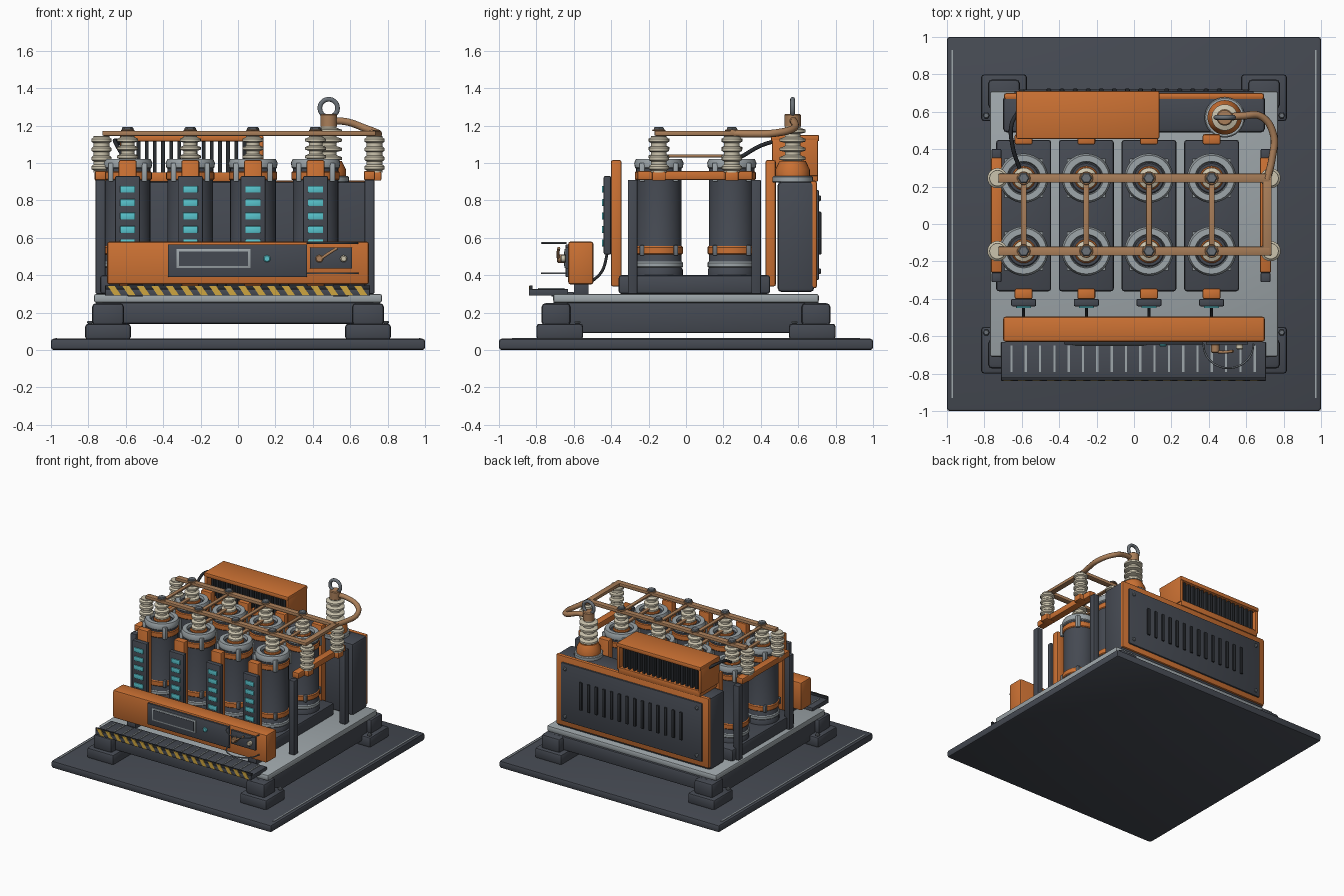
import bpy, bmesh, math
from mathutils import Matrix, Vector

if "Cube" in bpy.data.objects:
    bpy.data.objects.remove(bpy.data.objects["Cube"])


def material(name, rgb):
    m = bpy.data.materials.new(name)
    m.diffuse_color = (*rgb, 1)
    m.use_nodes = True
    m.node_tree.nodes["Principled BSDF"].inputs["Base Color"].default_value = m.diffuse_color
    return m


DARK = material("dark slate", (0.06, 0.068, 0.085))
BLACK = material("near black", (0.022, 0.025, 0.03))
ORANGE = material("orange", (0.60, 0.165, 0.033))
GREY = material("light grey", (0.34, 0.38, 0.40))
STEEL = material("mid steel", (0.15, 0.17, 0.19))
COPPER = material("copper", (0.40, 0.21, 0.10))
CREAM = material("cream ceramic", (0.60, 0.55, 0.42))
TEAL = material("teal", (0.10, 0.56, 0.62))
YELLOW = material("hazard yellow", (0.62, 0.38, 0.05))


def finish(name, bm, mat):
    bmesh.ops.recalc_face_normals(bm, faces=bm.faces)
    me = bpy.data.meshes.new(name)
    bm.to_mesh(me)
    bm.free()
    me.materials.append(mat)
    me.shade_smooth()
    me.set_sharp_from_angle(angle=math.radians(35))
    ob = bpy.data.objects.new(name, me)
    bpy.context.collection.objects.link(ob)
    return ob


def box(name, x, y, z, mat, bevel=0.0):
    """Box from (min, max) ranges, with optional rounded edges."""
    bm = bmesh.new()
    bmesh.ops.create_cube(bm, size=1)
    for v in bm.verts:
        v.co = [r[0] + (c + 0.5) * (r[1] - r[0]) for c, r in zip(v.co, (x, y, z))]
    if bevel:
        bmesh.ops.bevel(bm, geom=list(bm.edges), offset=bevel, segments=2,
                        profile=0.5, affect='EDGES')
    return finish(name, bm, mat)


def lathe(name, profile, mat, loc=(0, 0, 0), sides=32, axis='Z'):
    """Closed spin of (radius, height) points; axis Y points to the front."""
    bm = bmesh.new()
    rings = []
    for r, h in profile:
        rings.append([bm.verts.new((r * math.cos(a), r * math.sin(a), h))
                      for a in (i * math.tau / sides for i in range(sides))])
    for a, b in zip(rings, rings[1:]):
        for i in range(sides):
            j = (i + 1) % sides
            bm.faces.new((a[i], a[j], b[j], b[i]))
    bm.faces.new(rings[0][::-1])
    bm.faces.new(rings[-1])
    rot = Matrix.Rotation(math.pi / 2, 4, 'X') if axis == 'Y' else Matrix()
    bm.transform(Matrix.Translation(loc) @ rot)
    return finish(name, bm, mat)


def disc(name, r, z0, z1, mat, loc, sides=32, axis='Z'):
    b = min(0.006, (z1 - z0) / 3)
    return lathe(name, [(r - b, z0), (r, z0 + b), (r, z1 - b), (r - b, z1)],
                 mat, loc, sides, axis)


def ribbed(core, rib, z0, z1, count):
    """Profile of a ceramic insulator with evenly spaced rounded sheds."""
    pts, step = [(core, z0)], (z1 - z0) / count
    for i in range(count):
        z = z0 + i * step
        pts += [(core, z + step * .2), (rib, z + step * .35),
                (rib, z + step * .65), (core, z + step * .85)]
    return pts + [(core, z1)]


def tube(name, pts, radius, mat):
    cu = bpy.data.curves.new(name, 'CURVE')
    cu.dimensions = '3D'
    cu.bevel_depth = radius
    cu.bevel_resolution = 3
    cu.resolution_u = 8
    cu.use_fill_caps = True
    sp = cu.splines.new('BEZIER')
    sp.bezier_points.add(len(pts) - 1)
    for p, co in zip(sp.bezier_points, pts):
        p.co = co
        p.handle_left_type = p.handle_right_type = 'AUTO'
    cu.materials.append(mat)
    ob = bpy.data.objects.new(name, cu)
    bpy.context.collection.objects.link(ob)
    return ob


def span(c, half):
    return (c - half, c + half)


# Ground plate, inlaid lines, feet and chassis
box("ground_plate", (-1, 1), (-1, 1), (0, .06), DARK, .014)
for s in (-1, 1):
    box("plate_line", span(s * .972, .005), (-.93, .93), (.055, .064), GREY)
    box("side_rail", span(s * .67, .07), (-.7, .7), (.09, .255), DARK, .015)
    box("cross_beam", (-.73, .73), span(s * .66, .06), (.14, .255), DARK, .015)
    for t in (-1, 1):
        box("foot", span(s * .695, .122), span(t * .675, .125), (.055, .14), DARK, .016)
        box("foot_block", span(s * .695, .085), span(t * .695, .077), (.13, .25), DARK, .02)
        disc("foot_bolt", .018, .14, .155, STEEL, (s * .79, t * .58, 0), 6)
box("deck", (-.77, .77), (-.71, .71), (.252, .30), GREY, .012)

# Power cells in two rows of four, on one tray per column
COLS = [-.59, -.255, .08, .415]
ROWS = [-.145, .245]
for x in COLS:
    box("cell_tray", span(x, .147), (-.36, .45), (.30, .40), DARK, .015)
    for y in ROWS:
        p = (x, y, 0)
        lathe("cell_can", [(.128, .39), (.128, .43), (.122, .44), (.122, .99)], DARK, p)
        disc("cell_foot_ring", .130, .44, .472, GREY, p)
        disc("cell_lower_band", .129, .51, .555, ORANGE, p)
        disc("cell_upper_band", .129, .908, .955, ORANGE, p)
        lathe("cell_rim", [(.118, .965), (.128, .975), (.132, 1.0), (.122, 1.022),
                           (.09, 1.022), (.085, 1.0), (.07, .995)], GREY, p)
        disc("cell_lid", .084, .98, 1.008, DARK, p)
        disc("cell_lid_ring", .064, 1.0, 1.02, ORANGE, p)
        lathe("cell_insulator", ribbed(.036, .056, 1.01, 1.145, 3), CREAM, p, 24)
        disc("terminal_washer", .036, 1.17, 1.178, COPPER, p)
        disc("terminal_nut", .031, 1.172, 1.192, STEEL, p, 6)
        for k in range(4):
            a = math.radians(45 + 90 * k)
            cx, cy = x + .128 * math.cos(a), y + .128 * math.sin(a)
            box("rim_clip", span(cx, .014), span(cy, .014), (.90, 1.0), GREY, .004)
            box("band_clip", span(cx, .012), span(cy, .012), (.505, .56), STEEL, .004)
    # Column straps, status module with lamps, and signal cable
    box("rear_strap", span(x, .048), (.425, .48), (.34, 1.015), ORANGE, .01)
    box("front_strap", span(x, .048), (-.402, -.345), (.34, 1.015), ORANGE, .01)
    box("status_module", span(x, .067), (-.44, -.40), (.51, .93), DARK, .008)
    for k in range(5):
        box("status_lamp", span(x, .04), (-.449, -.436), span(.86 - .072 * k, .018), TEAL, .002)
    tube("signal_cable", [(x, -.42, .52), (x, -.45, .42), (x, -.51, .36)], .008, BLACK)
    box("cell_link", span(x, .015), (ROWS[0], ROWS[1]), (1.03, 1.046), COPPER, .003)
    box("upper_cell_link", span(x, .015), (ROWS[0], ROWS[1]), (1.146, 1.160), COPPER, .003)

# Bus bars on side insulators, posts and side beams
for y in ROWS:
    box("bus_bar", (-.725, .73), span(y, .024), (1.145, 1.172), COPPER, .006)
box("end_bus_bar", span(.712, .024), (-.168, .268), (1.145, 1.172), COPPER, .006)
for s in (-1, 1):
    x = s * .703 + (0 if s > 0 else -.032)
    box("side_beam", span(x, .03), (-.26, .355), (.908, .957), ORANGE, .008)
    for y in (-.285, .375):
        box("side_post", span(x, .026), span(y, .026), (.30, .91), DARK, .006)
    for y in ROWS:
        lathe("side_insulator", ribbed(.042, .054, .95, 1.145, 4), CREAM, (s * .73, y, 0), 24)
        box("insulator_bracket", span(s * .73, .036), span(y, .036), (.905, .953), ORANGE, .006)

# Rear cabinet with framed vent panel
box("rear_cabinet", (-.70, .70), (.49, .685), (.31, .90), DARK, .02)
box("cabinet_frame", (-.695, .695), (.665, .70), (.33, .905), ORANGE, .012)
box("vent_panel", (-.64, .64), (.69, .712), (.375, .855), DARK, .008)
for k in range(14):
    box("vent_slot", span(-.455 + .07 * k, .013), (.708, .724), (.51, .74), BLACK, .006)
for s in (-1, 1):
    for z in (.42, .81):
        disc("panel_bolt", .015, -.722, -.708, STEEL, (s * .6, 0, z), 12, 'Y')

# Cooling hood over a fin stack
box("hood_top", (-.63, .135), (.455, .712), (1.115, 1.15), ORANGE, .008)
box("hood_floor", (-.62, .125), (.48, .705), (.90, .95), ORANGE, .006)
for x in (-.617, .122):
    box("hood_side", span(x, .013), (.46, .706), (.93, 1.145), ORANGE, .006)
for k in range(16):
    box("cooling_fin", span(-.575 + .0435 * k, .010), (.49, .69), (.94, 1.12), BLACK)
tube("hood_cable", [(-.62, .6, 1.10), (-.655, .53, 1.12), (-.65, .42, 1.10),
                    (-.61, .29, 1.03)], .011, BLACK)

# Main output insulator, lifting ring and output pipe
P = (.485, .57, 0)
disc("output_flange", .108, .895, .93, GREY, P)
lathe("output_collar", [(.092, .925), (.092, .965), (.07, 1.01)], ORANGE, P)
lathe("output_insulator", ribbed(.042, .07, 1.0, 1.195, 4), CREAM, P)
disc("output_cap", .044, 1.19, 1.262, COPPER, P)
tube("output_pipe", [(.49, .57, 1.225), (.58, .578, 1.22), (.68, .575, 1.185), (.745, .48, 1.16),
                     (.738, .35, 1.155), (.712, .24, 1.158)], .02, COPPER)
ring = tube("lifting_ring", [(P[0] + .047 * math.cos(k * math.pi / 4), P[1],
                              1.293 + .047 * math.sin(k * math.pi / 4)) for k in range(8)],
            .013, STEEL)
ring.data.splines[0].use_cyclic_u = True

# Front control panel
box("control_panel", (-.70, .70), (-.63, -.495), (.35, .58), ORANGE, .014)
box("display_plate", (-.375, .37), (-.643, -.62), (.39, .565), DARK, .004)
box("display_frame", (-.33, .068), (-.650, -.64), (.437, .54), GREY, .003)
box("display_screen", (-.316, .054), (-.653, -.645), (.45, .527), DARK)
disc("indicator_lamp", .019, .64, .655, TEAL, (.155, 0, .488), 20, 'Y')
box("switch_plate", (.385, .61), (-.645, -.62), (.435, .548), DARK, .004)
disc("switch_knob", .019, .64, .672, CREAM, (.565, 0, .488), 16, 'Y')
disc("lever_hub", .022, .64, .69, COPPER, (.435, 0, .488), 16, 'Y')
tube("switch_lever", [(.425, -.68, .475), (.475, -.685, .51), (.53, -.68, .545)], .008, COPPER)
for z in (.41, .572):
    tube("switch_guard", [(.505 + .135 * math.cos(a), -.64 - .13 * math.sin(a), z)
                          for a in (math.pi * k / 8 for k in range(9))], .005, STEEL)

# Front step with slotted grating and hazard edge
box("step_plate", (-.71, .705), (-.84, -.63), (.29, .326), DARK, .005)
box("step_edge", (-.71, .705), (-.836, -.82), (.29, .345), BLACK, .002)
for k in range(18):
    x = -.655 + .0765 * k
    box("step_rib", span(x, .006), (-.79, -.65), (.322, .331), GREY)
    # Slanted stripes on the hazard edge
    bm = bmesh.new()
    quad = [bm.verts.new((-.697 + .0775 * k + dx, -.8405, z))
            for dx, z in ((.035, .292), (.072, .292), (.037, .343), (0, .343))]
    face = bm.faces.new(quad)
    ext = bmesh.ops.extrude_face_region(bm, geom=[face])
    for v in ext["geom"]:
        if isinstance(v, bmesh.types.BMVert):
            v.co += Vector((0, .006, 0))
    finish("hazard_stripe", bm, YELLOW)
for s in (-1, 1):
    box("step_bracket", span(s * .55, .04), (-.72, -.60), (.285, .31), DARK, .004)
    box("panel_bracket", span(s * .55, .04), (-.60, -.52), (.295, .36), DARK, .006)
